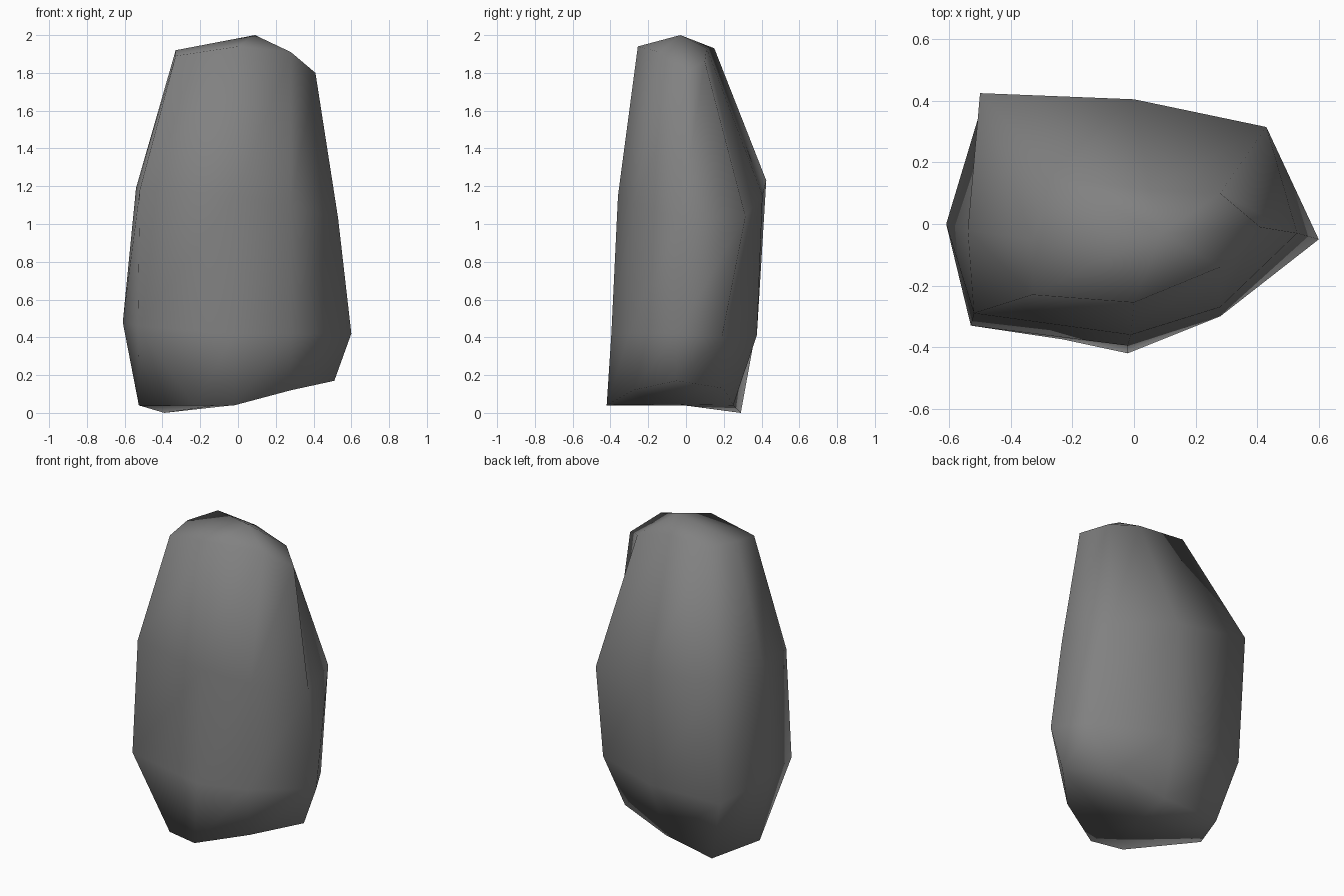
import bpy, bmesh

if "Cube" in bpy.data.objects:
    bpy.data.objects.remove(bpy.data.objects["Cube"])

# Rock cross-sections, each going: left, front-left, front, front-right,
# right, back-right, back, back-left
RINGS = [
    # underside rim
    [(-.525, -.01, .04), (-.23, -.375, .04), (-.02, -.42, .04), (.28, -.28, .12),
     (.51, -.05, .17), (.30, .20, .13), (-.03, .25, .04), (-.39, .29, 0)],
    # widest belt
    [(-.61, 0, .48), (-.53, -.33, .46), (-.02, -.395, .42), (.28, -.30, .42),
     (.60, -.05, .42), (.465, .19, .40), (0, .375, .41), (-.50, .365, .41)],
    # shoulder belt
    [(-.54, -.02, 1.19), (-.52, -.29, 1.18), (-.01, -.36, 1.15), (.28, -.27, 1.10),
     (.53, -.03, 1.03), (.43, .315, 1.04), (0, .405, 1.15), (-.50, .425, 1.23)],
    # top rim
    [(-.33, -.05, 1.92), (-.33, -.23, 1.89), (0, -.255, 1.94), (.28, -.14, 1.91),
     (.41, -.01, 1.80), (.28, .10, 1.86), (.05, .11, 1.93), (-.25, .15, 1.93)],
]
PEAK = (.09, -.03, 2.0)
BASE = (-.08, -.04, .045)

bm = bmesh.new()
rings = [[bm.verts.new(p) for p in ring] for ring in RINGS]

# Sides
for low, high in zip(rings, rings[1:]):
    for i in range(8):
        j = (i + 1) % 8
        bm.faces.new((low[i], low[j], high[j], high[i]))

# Crown and underside fans
peak, base = bm.verts.new(PEAK), bm.verts.new(BASE)
for i in range(8):
    j = (i + 1) % 8
    bm.faces.new((rings[-1][i], rings[-1][j], peak))
    bm.faces.new((rings[0][j], rings[0][i], base))

bmesh.ops.recalc_face_normals(bm, faces=bm.faces)
for f in bm.faces:
    f.smooth = True

mesh = bpy.data.meshes.new("rock")
bm.to_mesh(mesh)
bm.free()

# Stone colour
stone = bpy.data.materials.new("grey stone")
stone.diffuse_color = (.22, .22, .22, 1)
stone.use_nodes = True
stone.node_tree.nodes["Principled BSDF"].inputs["Base Color"].default_value = stone.diffuse_color
mesh.materials.append(stone)

rock = bpy.data.objects.new("rock", mesh)
bpy.context.collection.objects.link(rock)
